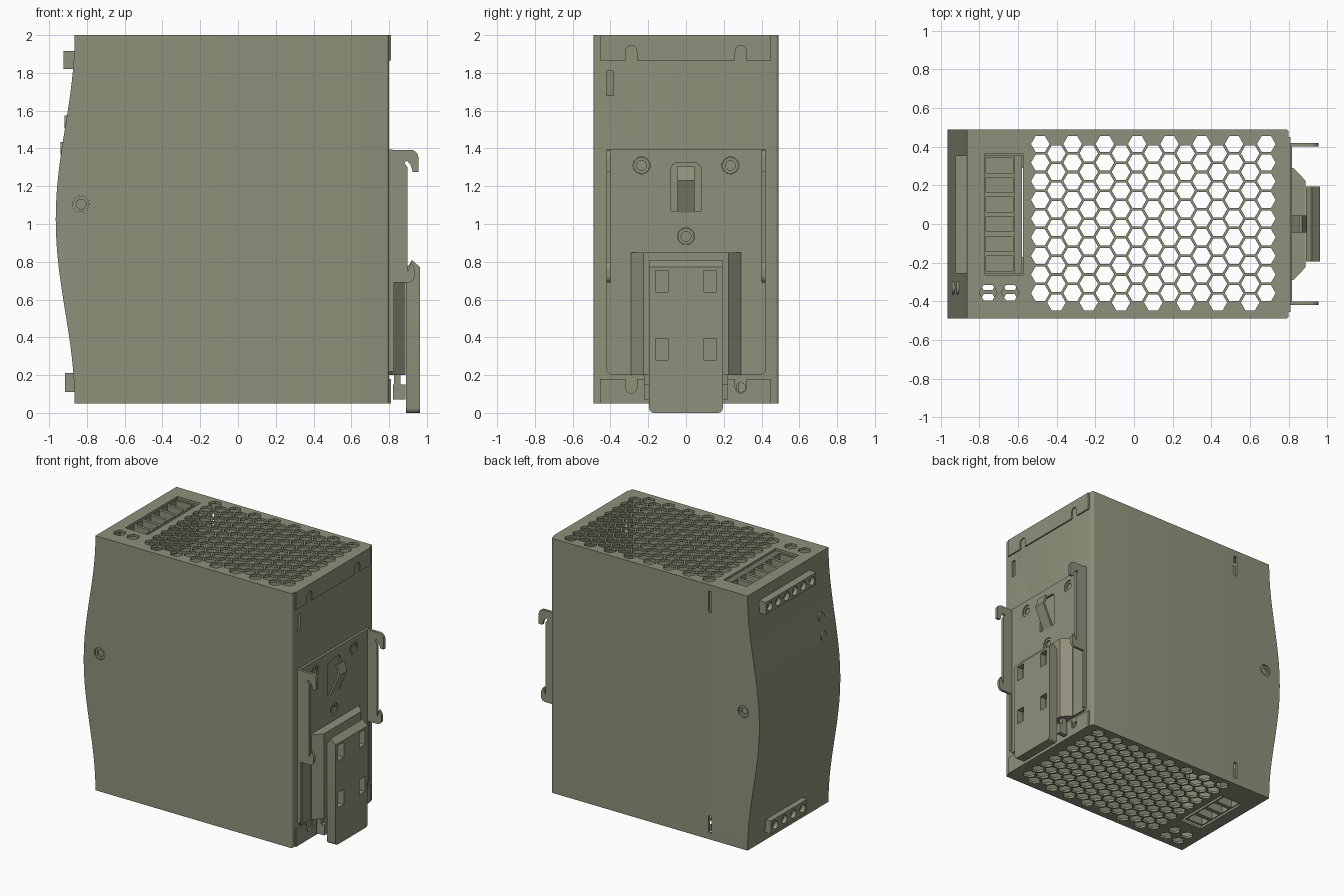
import bpy, bmesh, math

if "Cube" in bpy.data.objects:
    bpy.data.objects.remove(bpy.data.objects["Cube"])

MAT = bpy.data.materials.new("olive_grey")
MAT.diffuse_color = (0.28, 0.28, 0.2, 1)
MAT.use_nodes = True
MAT.node_tree.nodes["Principled BSDF"].inputs["Base Color"].default_value = MAT.diffuse_color


def rect(u0, u1, v0, v1):
    return [(u0, v0), (u1, v0), (u1, v1), (u0, v1)]


def ngon(u, v, r, n=24):
    return [(u + r * math.cos(2 * math.pi * i / n), v + r * math.sin(2 * math.pi * i / n)) for i in range(n)]


def arc(u, v, r, a0, a1, n=8):
    return [(u + r * math.cos(math.radians(a0 + (a1 - a0) * i / n)),
             v + r * math.sin(math.radians(a0 + (a1 - a0) * i / n))) for i in range(n + 1)]


def make(name, parts):
    """Each part is (outline, axis, start, end): an outline extruded along an axis."""
    place = {'x': lambda u, v, w: (w, u, v), 'y': lambda u, v, w: (u, w, v), 'z': lambda u, v, w: (u, v, w)}
    bm = bmesh.new()
    for pts, axis, a, b in parts:
        lo = [bm.verts.new(place[axis](u, v, a)) for u, v in pts]
        hi = [bm.verts.new(place[axis](u, v, b)) for u, v in pts]
        bm.faces.new(lo)
        bm.faces.new(hi[::-1])
        for i in range(len(pts)):
            j = (i + 1) % len(pts)
            bm.faces.new((lo[i], hi[i], hi[j], lo[j]))
    bmesh.ops.recalc_face_normals(bm, faces=bm.faces)
    me = bpy.data.meshes.new(name)
    bm.to_mesh(me)
    bm.free()
    me.materials.append(MAT)
    ob = bpy.data.objects.new(name, me)
    bpy.context.collection.objects.link(ob)
    smooth(ob)
    return ob


def smooth(ob):
    ob.data.polygons.foreach_set("use_smooth", [True] * len(ob.data.polygons))
    ob.data.set_sharp_from_angle(angle=math.radians(25))


def cut(ob, parts):
    cutter = make("cutter", parts)
    cutter.hide_render = True
    mod = ob.modifiers.new("cut", 'BOOLEAN')
    mod.operation, mod.solver, mod.object = 'DIFFERENCE', 'EXACT', cutter
    bpy.context.view_layer.update()
    me = bpy.data.meshes.new_from_object(ob.evaluated_get(bpy.context.evaluated_depsgraph_get()))
    ob.modifiers.clear()
    ob.data = me
    bpy.data.objects.remove(cutter)
    smooth(ob)


def front_x(z):
    return -0.865 - 0.05 * (1 + math.cos(math.pi * (z - 1.025) / 0.975))


def case_profile(t):
    zs = [0.05 + t + (1.95 - 2 * t) * i / 32 for i in range(33)]
    return [(0.8 - t, 2 - t), (0.8 - t, 0.05 + t)] + [(front_x(z) + t, z) for z in zs]


# sheet metal case: curved front, hollow inside
case = make("case", [(case_profile(0), 'y', -0.49, 0.49)])
bm = bmesh.new()
bm.from_mesh(case.data)
corner = [e for e in bm.edges if all(abs(v.co.x - 0.8) < 1e-4 for v in e.verts)
          and abs(e.verts[0].co.y - e.verts[1].co.y) < 1e-4]
bmesh.ops.bevel(bm, geom=corner, offset=0.016, segments=4, profile=0.5, affect='EDGES')
bm.to_mesh(case.data)
bm.free()
cut(case, [(case_profile(0.018), 'y', -0.472, 0.472)])

# honeycomb vents through top and bottom
P = 0.0965
vents = []
for i in range(15):
    for j in range(9):
        vents.append((ngon(-0.485 + P * 0.866 * i, 0.414 - P * (j + 0.5 * (i % 2)), 0.048, 6), 'z', -0.1, 2.2))
for x in (-0.755, -0.64):
    vents.append((ngon(x, -0.355, 0.046, 6), 'z', 1.9, 2.2))
    for y in (-0.303, -0.403):
        vents.append((ngon(x, y, 0.046, 6), 'z', -0.1, 0.15))
cut(case, vents)

# terminal openings, side screw holes, side and rear slots
cut(case, [
    (rect(-0.77, -0.575, -0.265, 0.365), 'z', 1.9, 2.2),
    (rect(-0.77, -0.575, -0.17, 0.29), 'z', -0.1, 0.1),
    (ngon(-0.83, 1.105, 0.045), 'y', 0.45, 0.6),
    (ngon(-0.83, 1.105, 0.045), 'y', -0.6, -0.45),
    (rect(-0.56, -0.533, 1.79, 1.95), 'y', 0.45, 0.6),
    (rect(-0.56, -0.533, 0.1, 0.23), 'y', 0.45, 0.6),
    (rect(-0.42, -0.385, 1.68, 1.81), 'x', 0.7, 0.9),
    (ngon(0.29, 0.135, 0.024), 'x', 0.7, 0.9),
])


# terminal blocks with wire windows and screw holes
def terminal(name, y0, y1, n, z_in, z_out, nose, nose_x):
    pitch = (y1 - y0) / n
    ys = [y0 + pitch * (i + 0.5) for i in range(n)]
    s = 1 if z_out > z_in else -1
    lo, hi = nose
    side = [(-0.58, z_in), (-0.58, z_out - s * 0.03), (-0.615, z_out - s * 0.03), (-0.615, z_out),
            (-0.8, z_out), (-0.83, hi), (nose_x, hi), (nose_x, lo), (-0.8, lo), (-0.8, z_in)]
    ob = make(name, [(side, 'y', y0, y1)])
    cut(ob, [(rect(-0.765, -0.625, y - 0.039, y + 0.039), 'z', *sorted((z_out - s * 0.07, z_out + s * 0.1))) for y in ys])
    cut(ob, [(ngon(y, (lo + hi) / 2, 0.032), 'x', -1.1, nose_x + 0.04) for y in ys])
    make(name + "_screws", [(ngon(y, (lo + hi) / 2, 0.024), 'x', nose_x + 0.025, nose_x + 0.05) for y in ys])


terminal("top_terminal", -0.255, 0.355, 6, 1.72, 1.98, (1.82, 1.915), -0.925)
terminal("bottom_terminal", -0.16, 0.28, 4, 0.33, 0.07, (0.21, 0.11), -0.915)

# indicator lights
make("indicators", [(ngon(-0.33, z, 0.034), 'x', front_x(z) - 0.008, -0.88) for z in (1.54, 1.40)])


# recessed screws
def screw(name, u, v, axis, a, b):
    ob = make(name, [(ngon(u, v, 0.043), axis, min(a, b), max(a, b))])
    deep = b - (b - a) * 0.6
    over = b + (b - a)
    cut(ob, [(ngon(u, v, 0.026), axis, min(deep, over), max(deep, over))])


for s in (-1, 1):
    screw("side_screw", -0.83, 1.105, 'y', s * 0.462, s * 0.48)


# folded rear tabs of the top and bottom covers, notched around screws
def tab(name, edge, inner, cz):
    d = 1 if edge > inner else -1
    pts = [(-0.455, edge), (-0.455, inner)]
    for y in (-0.29, 0.29):
        pts += [(y - 0.03, inner)] + [(u, cz + d * (v - cz)) for u, v in arc(y, cz, 0.03, 180, 0)] + [(y + 0.03, inner)]
    pts += [(0.45, inner), (0.45, edge)]
    make(name, [(pts, 'x', 0.797, 0.81)])
    return pts


tab("top_rear_tab", 2.0, 1.865, 1.915)
tab("bottom_rear_tab", 0.05, 0.18, 0.135)

# rail mounting plate with window
plate = make("rail_plate", [([(-0.4, 0.2), (0.4, 0.2), (0.42, 0.22), (0.42, 1.395), (-0.42, 1.395), (-0.42, 0.22)], 'x', 0.799, 0.818)])
heads = [(-0.235, 1.31), (0.235, 1.31), (0, 0.935)]
window = [(-0.08, 1.065), (0.08, 1.065)] + arc(0.045, 1.29, 0.035, 0, 90, 4) + arc(-0.045, 1.29, 0.035, 90, 180, 4)
cut(plate, [(window, 'x', 0.7, 0.9)] + [(ngon(u, v, 0.045), 'x', 0.7, 0.9) for u, v in heads])
for u, v in heads:
    screw("plate_screw", u, v, 'x', 0.795, 0.812)

# bent spring tongue in the window
make("spring_tongue", [([(0.8, 1.06), (0.818, 1.06), (0.895, 1.23), (0.87, 1.305), (0.855, 1.3), (0.878, 1.23)], 'y', -0.045, 0.045)])

# rail hooks on both flanges
hook = [(0.8, 0.69), (0.9, 0.69)] + arc(0.9, 0.725, 0.035, -80, 0, 4) + [
    (0.935, 0.765), (0.915, 0.8), (0.905, 0.76), (0.897, 0.75), (0.897, 1.3), (0.88, 1.325), (0.895, 1.335),
    (0.915, 1.31), (0.925, 1.275), (0.955, 1.275)] + arc(0.915, 1.352, 0.04, 0, 90, 6) + [(0.8, 1.392)]
make("rail_hooks", [(hook, 'y', 0.4, 0.42), (hook, 'y', -0.42, -0.4)])
make("flange_strips", [(rect(0.8, 0.825, 0.22, 0.69), 'y', s * 0.41 - 0.01, s * 0.41 + 0.01) for s in (-1, 1)])

# slanted slider housing with guide legs
make("slider_housing", [([(0.81, -0.29), (0.825, -0.29), (0.887, -0.225), (0.887, 0.225), (0.825, 0.29), (0.81, 0.29)], 'z', 0.2, 0.85)])
make("guide_legs", [(rect(0.82, 0.888, 0.07, 0.15), 'y', s * 0.205 - 0.018, s * 0.205 + 0.018) for s in (-1, 1)]
     + [(rect(0.825, 0.86, 0.14, 0.21), 'y', s * 0.205 - 0.018, s * 0.205 + 0.018) for s in (-1, 1)])

# release slider with four pockets and a raised lip
outline = [(0.195, 0.765), (-0.195, 0.765)] + arc(-0.17, 0.025, 0.025, 180, 270, 4) + arc(0.17, 0.025, 0.025, 270, 360, 4)
slider = make("release_slider", [(outline, 'x', 0.889, 0.963)])
cut(slider, [(rect(s * 0.128 - 0.034, s * 0.128 + 0.034, z, z + 0.115), 'x', 0.915, 1.1)
             for s in (-1, 1) for z in (0.28, 0.64)])
make("slider_lip", [([(0.889, 0.765), (0.963, 0.765), (0.963, 0.772), (0.92, 0.81), (0.912, 0.79), (0.889, 0.77)], 'y', -0.195, 0.195)])
